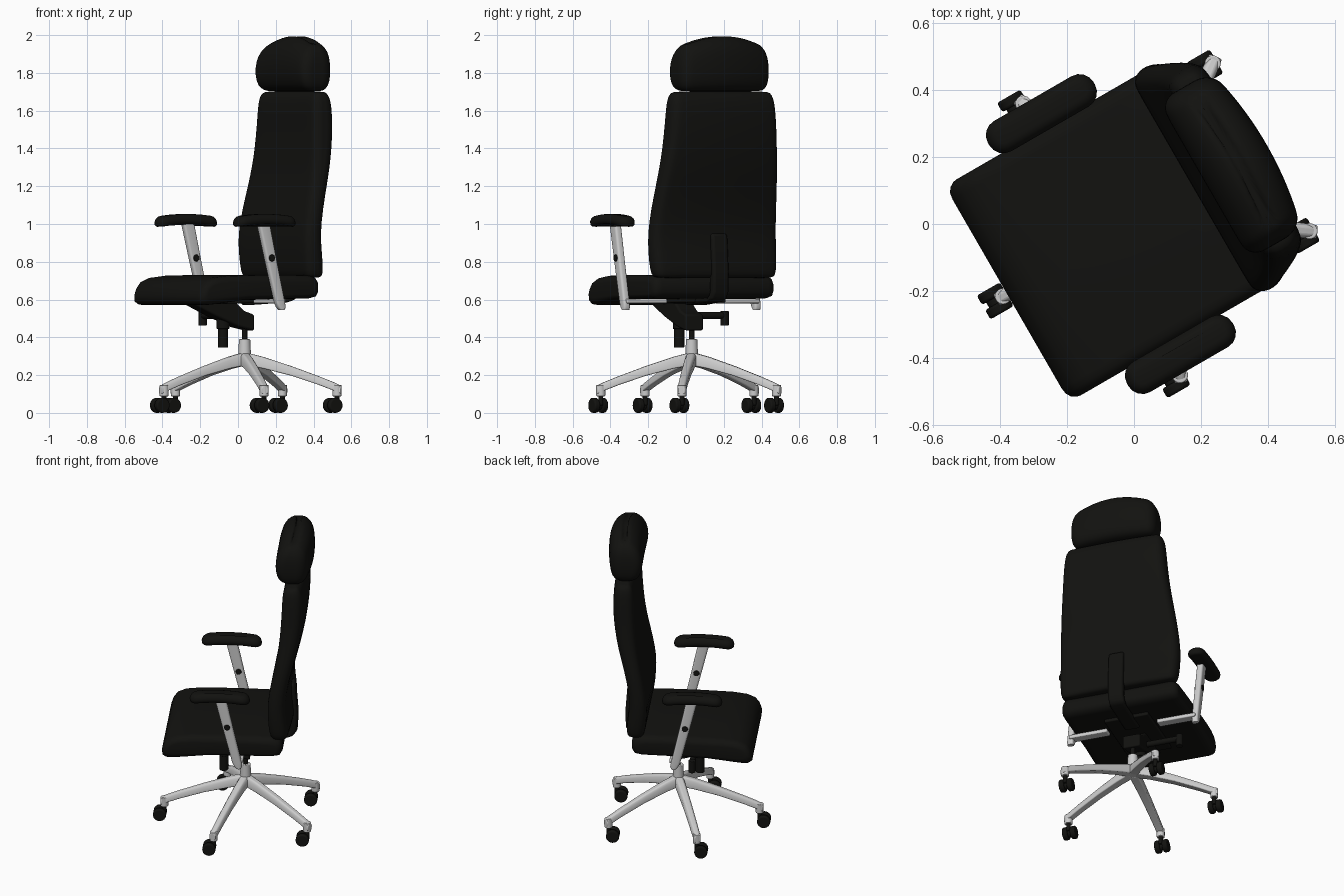
import bpy, bmesh
from math import pi, cos, sin, radians
from mathutils import Matrix, Vector

if "Cube" in bpy.data.objects:
    bpy.data.objects.remove(bpy.data.objects["Cube"])

# Whole chair is modelled facing -X about its column, then turned 30 degrees
PLACE = Matrix.Translation((0.035, 0.03, 0)) @ Matrix.Rotation(radians(30), 4, 'Z')
black = bpy.data.materials.new("black")
black.diffuse_color = (0.006, 0.006, 0.005, 1)
black.use_nodes = True
black.node_tree.nodes["Principled BSDF"].inputs["Base Color"].default_value = black.diffuse_color


def finish(name, bm, dark, bevel=0, subsurf=0, angle=40):
    bmesh.ops.recalc_face_normals(bm, faces=bm.faces)
    bm.transform(PLACE)
    me = bpy.data.meshes.new(name)
    bm.to_mesh(me)
    bm.free()
    ob = bpy.data.objects.new(name, me)
    bpy.context.collection.objects.link(ob)
    if dark:
        me.materials.append(black)
    if bevel:
        m = ob.modifiers.new("bevel", 'BEVEL')
        m.width, m.segments, m.limit_method = bevel, 3, 'ANGLE'
        m.angle_limit = radians(40)
    if subsurf:
        ob.modifiers.new("smooth", 'SUBSURF').levels = subsurf
        ob.modifiers["smooth"].render_levels = subsurf
    bpy.ops.object.select_all(action='DESELECT')
    ob.select_set(True)
    bpy.context.view_layer.objects.active = ob
    bpy.ops.object.shade_smooth_by_angle(angle=radians(angle))
    return ob


def skin(name, rings, dark=True, **kw):
    """Bridge closed rings of points and cap both ends."""
    bm = bmesh.new()
    vs = [[bm.verts.new(p) for p in r] for r in rings]
    n = len(vs[0])
    for a, b in zip(vs, vs[1:]):
        for i in range(n):
            bm.faces.new((a[i], a[(i + 1) % n], b[(i + 1) % n], b[i]))
    bm.faces.new(vs[0])
    bm.faces.new(vs[-1])
    return finish(name, bm, dark, **kw)


def rounded(x0, x1, y0, y1, r, mid=7):
    """Rounded rectangle with extra points on the straight sides."""
    pts = []
    for k, (cx, cy) in enumerate([(x1 - r, y1 - r), (x0 + r, y1 - r), (x0 + r, y0 + r), (x1 - r, y0 + r)]):
        arc = [(cx + r * cos((k + j / 4) * pi / 2), cy + r * sin((k + j / 4) * pi / 2)) for j in range(5)]
        if pts:
            p, q = pts[-1], arc[0]
            pts += [(p[0] + (q[0] - p[0]) * j / (mid + 1), p[1] + (q[1] - p[1]) * j / (mid + 1)) for j in range(1, mid + 1)]
        pts += arc
    p, q = pts[-1], pts[0]
    return pts + [(p[0] + (q[0] - p[0]) * j / (mid + 1), p[1] + (q[1] - p[1]) * j / (mid + 1)) for j in range(1, mid + 1)]


def prism(name, profile, y0, y1, dark=True, **kw):
    return skin(name, [[(x, y, z) for x, z in profile] for y in (y0, y1)], dark, **kw)


def rod(name, a, b, r, dark=True, r2=None, bevel=0.004, seg=24):
    a, b = Vector(a), Vector(b)
    d = b - a
    bm = bmesh.new()
    m = Matrix.Translation((a + b) / 2) @ d.to_track_quat('Z', 'Y').to_matrix().to_4x4()
    bmesh.ops.create_cone(bm, cap_ends=True, segments=seg, radius1=r, radius2=r2 or r, depth=d.length, matrix=m)
    return finish(name, bm, dark, bevel=bevel)


def cushion(name, levels, bulge, arch, r):
    """Loft upholstered block from (z, front, back, half width, inset) levels."""
    rings = []
    z0, z1 = levels[0][0], levels[-1][0]
    for z, xf, xb, w, i in levels:
        ring = []
        for x, y in rounded(xf + i, xb - i, -w + i, w - i, max(r - i, 0.008)):
            t = 1 - (y / w) ** 2
            back = (x - xf) / (xb - xf)
            ring.append((x + bulge * t * back, y, z - arch * (1 - t) * (z - z0) / (z1 - z0)))
        rings.append(ring)
    return skin(name, rings, subsurf=1, angle=60)


# Seat cushion with waterfall front
seat = [(-.36, .577), (-.42, .571), (-.455, .573), (-.476, .588), (-.478, .62), (-.465, .66), (-.44, .693),
        (-.39, .715), (-.3, .726), (-.1, .731), (.1, .731), (.2, .728), (.235, .717), (.252, .69),
        (.252, .64), (.238, .615), (.2, .606), (0, .602), (-.2, .597)]
cx, cz, hx, hz = -.113, .65, .365, .08
side = [(.372, .04), (.37, .028), (.36, .012), (.345, .003), (.325, 0)]
rings = [[(cx + (x - cx) * (1 - i / hx), y, cz + (z - cz) * (1 - i / hz)) for x, z in seat]
         for y, i in [(-y, i) for y, i in side] + side[::-1]]
skin("seat", rings, angle=60)

# Backrest and headrest
cushion("backrest", [
    (.713, .178, .288, .368, .03), (.72, .176, .286, .37, .012), (.745, .172, .285, .373, 0),
    (.85, .163, .271, .38, 0), (.95, .16, .262, .381, 0), (1.08, .182, .282, .373, 0), (1.2, .208, .312, .36, 0),
    (1.3, .225, .338, .347, 0), (1.4, .235, .356, .335, 0), (1.52, .242, .368, .325, 0),
    (1.62, .245, .366, .318, 0), (1.67, .247, .361, .314, .004), (1.695, .25, .358, .312, .018),
    (1.703, .252, .356, .31, .035)], .015, 0, .045)
cushion("headrest", [
    (1.702, .24, .36, .255, .04), (1.706, .228, .368, .262, .02), (1.735, .21, .377, .27, .004),
    (1.80, .2, .382, .272, 0), (1.86, .2, .382, .272, 0), (1.92, .213, .378, .268, 0),
    (1.965, .23, .37, .264, .008), (1.99, .243, .36, .26, .025), (2.001, .255, .35, .258, .04)], .035, .06, .05)

# Rear support bar bending under the seat
prism("back_support", [(0, .57), (.24, .585), (.29, .6), (.315, .64), (.318, .75), (.305, .92), (.298, .95),
                       (.27, .95), (.265, .75), (.27, .65), (.255, .61), (0, .605)], -.048, .048, bevel=.014)

# Armrests, mirrored
for s, tag in ((1, "left"), (-1, "right")):
    rings = []
    for z, i in [(.998, .025), (1.0, .01), (1.01, .001), (1.025, 0), (1.04, .006), (1.05, .018), (1.053, .03)]:
        rings.append([(x, y, z - .016 * ((x + .12) / .18) ** 2)
                      for x, y in rounded(-.302 + i, .062 - i, s * .415 - .052 + i, s * .415 + .052 - i, .048 - i)])
    skin(tag + "_arm_pad", rings, angle=60)
    post = []
    for x, z, h in [(-.118, 1.005, .034), (-.07, .8, .031), (-.018, .585, .028), (-.01, .56, .024), (-.006, .545, .014)]:
        post.append([(px, py, z) for px, py in rounded(x - h, x + h, s * .4 - .02, s * .4 + .02, .013, 1)])
    skin(tag + "_arm_post", post, dark=False)
    prism(tag + "_arm_bracket", [(-.04, .58), (.02, .58), (.02, .604), (-.04, .604)], s * .16, s * .405, False, bevel=.006)
    rod(tag + "_arm_button", (-.076, s * .374, .82), (-.076, s * .426, .82), .018)

# Tilt mechanism, knob and height lever
prism("mechanism", [(-.34, .6), (-.34, .575), (-.2, .51), (-.06, .455), (.03, .435), (.03, .52), (-.03, .54), (-.1, .6)],
      -.055, .055, bevel=.01)
prism("mechanism_plate", [(-.3, .575), (.12, .585), (.12, .61), (-.3, .605)], -.14, .14, bevel=.006)
rod("tension_knob", (-.132, 0, .345), (-.132, 0, .45), .027)
rod("tension_knob_collar", (-.132, 0, .445), (-.132, 0, .5), .034)
rod("height_lever", (-.105, .04, .515), (-.105, .265, .515), .018)
rod("height_lever_grip", (-.105, .262, .462), (-.105, .262, .54), .022)

# Column and hub
rod("gas_column", (0, 0, .37), (0, 0, .46), .014)
rod("base_hub", (0, 0, .25), (0, 0, .39), .036, False, .03)

# Five legs with twin-wheel casters
for k in range(5):
    a = radians(180 + 72 * k)
    c, s = cos(a), sin(a)
    rings = []
    for r, top, bot, w in [(.015, .318, .25, .028), (.1, .296, .235, .027), (.25, .247, .197, .025),
                           (.4, .192, .147, .023), (.475, .162, .118, .022), (.515, .143, .1, .02)]:
        rings.append([(r * c - y * s, r * s + y * c, z) for y, z in
                      [(-w, bot), (w, bot), (w, top - .015), (w * .6, top), (-w * .6, top), (-w, top - .015)]])
    n = str(k + 1)
    skin("leg_" + n, rings, False, bevel=.006)
    px, py = .492 * c, .492 * s
    rod("leg_end_" + n, (px, py, .088), (px, py, .148), .024, False)
    rod("caster_stem_" + n, (px, py, .04), (px, py, .095), .013)
    wx = px - .027
    rod("caster_axle_" + n, (wx, py - .025, .04), (wx, py + .025, .04), .026)
    for d in (-1, 1):
        rod("caster_wheel_%s_%s" % (n, "a" if d < 0 else "b"),
            (wx, py + d * .009, .04), (wx, py + d * .041, .04), .04, bevel=.008)
